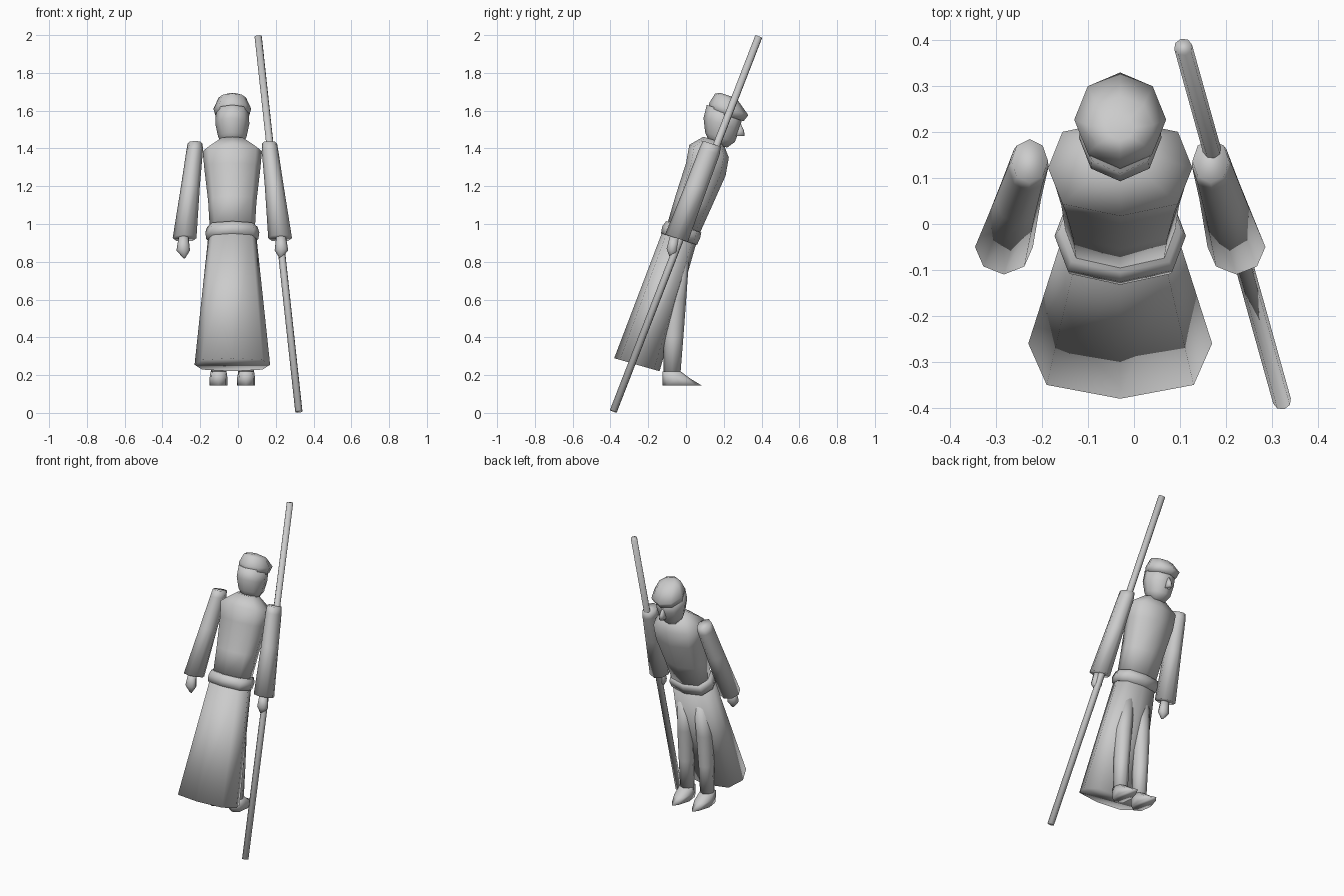
import bpy, bmesh, math
from mathutils import Vector, Matrix

cube = bpy.data.objects.get("Cube")
if cube:
    bpy.data.objects.remove(cube, do_unlink=True)

grey = bpy.data.materials.new("plain grey")
grey.use_nodes = True
GREY = (0.6, 0.6, 0.6, 1)
grey.diffuse_color = GREY
grey.node_tree.nodes["Principled BSDF"].inputs["Base Color"].default_value = GREY

MID = -0.03   # body centre line
LEAN = 18     # forward lean in degrees
BOXY = [(0, -1), (.8, -.75), (1, 0), (.8, .75), (0, 1), (-.8, .75), (-1, 0), (-.8, -.75)]
ROUND = [(math.sin(a * math.pi / 4), -math.cos(a * math.pi / 4)) for a in range(8)]


def loft(name, rings, shape=ROUND, tilt=LEAN, x=0, side=1):
    """Join rings (cx, cy, cz, rx, ry) into a closed smooth body."""
    bm = bmesh.new()
    rot = Matrix.Rotation(math.radians(-tilt), 3, 'X')
    loops = []
    for cx, cy, cz, rx, ry in rings:
        centre = Vector((x + side * cx, cy, cz))
        loops.append([bm.verts.new(centre + rot @ Vector((u * rx, v * ry, 0)))
                      for u, v in shape])
    n = len(shape)
    for a, b in zip(loops, loops[1:]):
        for i in range(n):
            bm.faces.new((a[i], a[(i + 1) % n], b[(i + 1) % n], b[i]))
    bm.faces.new(loops[0])
    bm.faces.new(loops[-1])
    bmesh.ops.recalc_face_normals(bm, faces=bm.faces)
    for f in bm.faces:
        f.smooth = True
    me = bpy.data.meshes.new(name)
    bm.to_mesh(me)
    bm.free()
    me.materials.append(grey)
    ob = bpy.data.objects.new(name, me)
    bpy.context.collection.objects.link(ob)
    return ob


# Robe: skirt, belt and torso
loft("skirt", [(0, -.26, .255, .2, .125), (0, -.035, .93, .128, .095)], BOXY, 16, MID)
loft("belt", [(0, -.037, .92, .138, .1), (0, -.026, .955, .143, .105),
              (0, -.012, .985, .133, .098)], BOXY, LEAN, MID)
loft("torso", [(0, -.01, .985, .12, .09), (0, .04, 1.12, .128, .1),
               (0, .105, 1.29, .148, .11), (0, .122, 1.385, .157, .11),
               (0, .145, 1.445, .07, .055)], BOXY, LEAN, MID)

# Head, cap and nose
loft("head", [(0, .17, 1.42, .05, .05), (0, .18, 1.46, .075, .083),
              (0, .188, 1.53, .09, .1), (0, .205, 1.6, .087, .1)], ROUND, LEAN, MID)
loft("cap", [(0, .21, 1.575, .09, .1), (0, .227, 1.61, .1, .108),
             (0, .216, 1.67, .072, .065), (0, .21, 1.685, .03, .03)], ROUND, LEAN, MID)
loft("nose", [(0, .283, 1.465, .018, .028), (0, .283, 1.495, .014, .024),
              (0, .28, 1.535, .006, .008)], ROUND, 0, MID)

# Limbs, mirrored about the body centre line
for label, s in (("right", -1), ("left", 1)):
    loft(label + "_sleeve", [(.253, -.05, .925, .063, .063), (.222, .055, 1.2, .05, .058),
                             (.2, .125, 1.385, .044, .056), (.197, .137, 1.425, .04, .05)],
         ROUND, LEAN, MID, s)
    loft(label + "_hand", [(.255, -.08, .82, .006, .006), (.26, -.074, .86, .036, .03),
                           (.258, -.06, .93, .026, .026)], ROUND, LEAN, MID, s)
    loft(label + "_leg", [(.072, -.075, .2, .042, .045), (.072, -.066, .4, .044, .052),
                          (.068, -.055, .6, .05, .056), (.06, -.03, .8, .045, .045)],
         ROUND, 0, MID, s)
    # Wedge shoe with a pointed toe
    shoe = loft(label + "_shoe", [(.073, -.025, .145, .048, .1), (.073, -.05, .18, .048, .075),
                                  (.073, -.077, .22, .042, .048)], BOXY, 0, MID, s)
    for v in shoe.data.vertices:
        if v.co.y > .07 and v.co.z < .15:
            v.co.y += .008
        elif v.co.y > .04 and v.co.z < .15:
            v.co.x += (MID + s * .073 - v.co.x) * .35

# Long staff through the left hand
low, high = Vector((.322, -.385, .008)), Vector((.107, .385, 1.992))
staff = loft("staff", [(0, 0, 0, .02, .02), (0, 0, (high - low).length, .02, .02)], ROUND, 0)
staff.location = low
staff.rotation_euler = (high - low).to_track_quat('Z', 'Y').to_euler()
